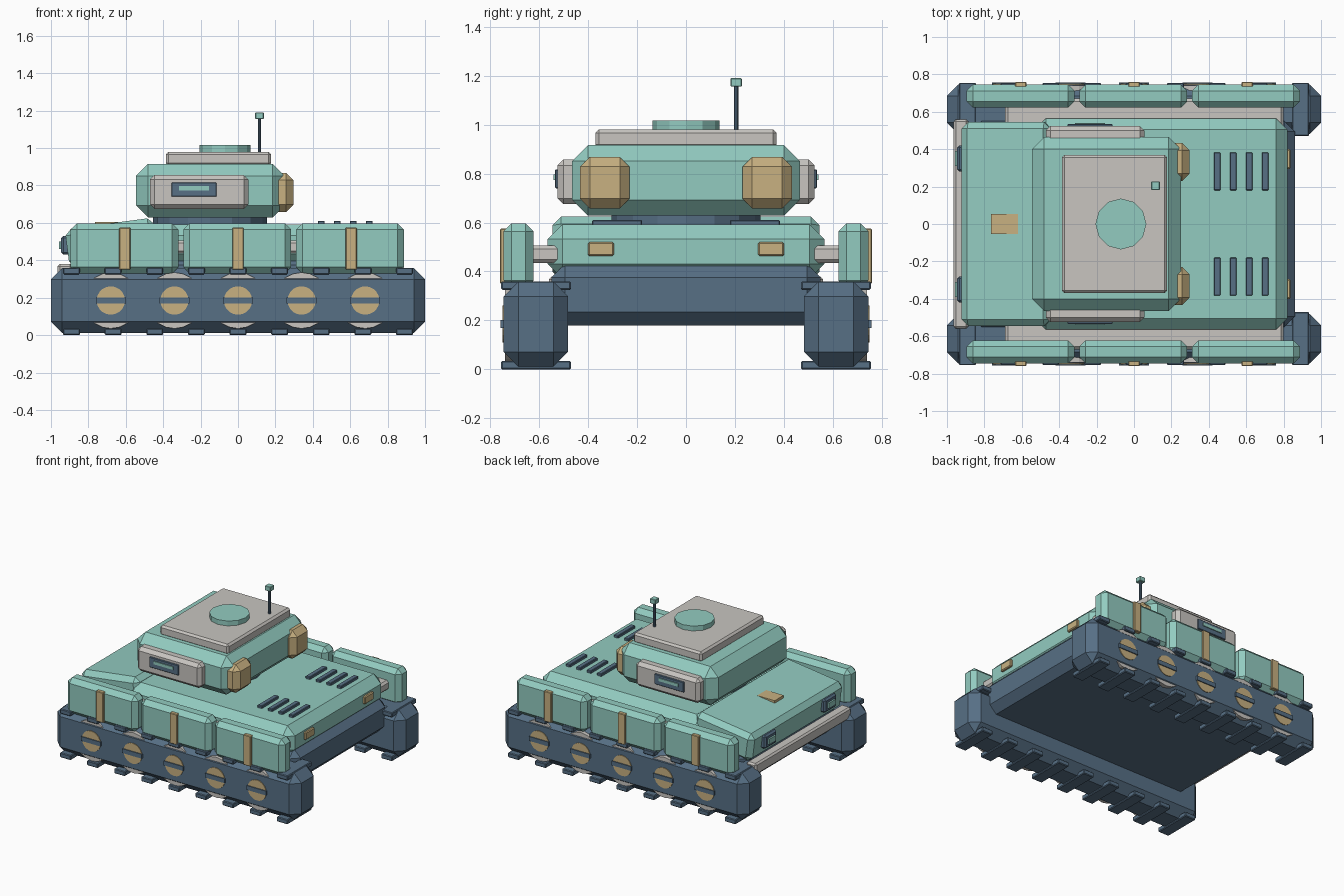
import bpy, bmesh, math
from mathutils import Matrix

if "Cube" in bpy.data.objects:
    bpy.data.objects.remove(bpy.data.objects["Cube"])


def material(name, rgb):
    m = bpy.data.materials.new(name)
    m.diffuse_color = (*rgb, 1)
    m.use_nodes = True
    m.node_tree.nodes["Principled BSDF"].inputs["Base Color"].default_value = m.diffuse_color
    return m


TEAL = material("teal_paint", (0.29, 0.60, 0.53))
SLATE = material("slate_blue", (0.095, 0.16, 0.235))
GREY = material("warm_grey", (0.58, 0.56, 0.53))
TAN = material("sand_tan", (0.58, 0.44, 0.22))


def finish(bm, name, mat):
    me = bpy.data.meshes.new(name)
    bm.to_mesh(me)
    bm.free()
    me.materials.append(mat)
    ob = bpy.data.objects.new(name, me)
    bpy.context.collection.objects.link(ob)
    return ob


def box(name, mat, x, y, z, bevel=0.0, tilt=0.0):
    """Chamfered box from (min, max) ranges, optionally tilted about y."""
    bm = bmesh.new()
    bmesh.ops.create_cube(bm, size=1)
    size = [r[1] - r[0] for r in (x, y, z)]
    bmesh.ops.scale(bm, vec=size, verts=bm.verts)
    if bevel:
        bmesh.ops.bevel(bm, geom=bm.edges[:], offset=bevel, segments=1,
                        affect='EDGES', profile=0.5)
    ob = finish(bm, name, mat)
    ob.location = [(r[0] + r[1]) / 2 for r in (x, y, z)]
    ob.rotation_euler.y = tilt
    return ob


def cylinder(name, mat, centre, radius, depth, sides, along_y=False):
    bm = bmesh.new()
    bmesh.ops.create_cone(bm, cap_ends=True, segments=sides, radius1=radius,
                          radius2=radius, depth=depth)
    if along_y:
        bmesh.ops.rotate(bm, verts=bm.verts,
                         matrix=Matrix.Rotation(math.pi / 2, 3, 'X'))
    ob = finish(bm, name, mat)
    ob.location = centre
    return ob


def around(c, half):
    return (c - half, c + half)


def side(s, a, b):
    """Range a..b mirrored to side s."""
    return (min(s * a, s * b), max(s * a, s * b))


# Hull
box("lower_hull", SLATE, (-0.87, 0.86), (-0.55, 0.55), (0.18, 0.43), 0.055)
box("main_deck", TEAL, (-0.53, 0.82), (-0.565, 0.565), (0.37, 0.592), 0.06)
box("front_deck", TEAL, (-0.915, -0.435), (-0.545, 0.545), (0.39, 0.598), 0.035,
    tilt=-math.radians(7.5))
box("front_hatch", TAN, (-0.765, -0.56), (-0.053, 0.053), (0.58, 0.606))
box("front_bumper", GREY, (-0.965, -0.885), (-0.56, 0.56), (0.295, 0.38), 0.012)
box("skirt_mount", GREY, (-0.69, 0.80), (-0.67, 0.67), (0.435, 0.507), 0.015)

for s in (-1, 1):
    # Tracks
    box("track", SLATE, (-1, 1), side(s, 0.482, 0.745), (0.012, 0.358), 0.06)
    for i in range(9):
        x = -0.89 + i * 0.2225
        for z in ((0, 0.035), (0.325, 0.36)):
            box("track_cleat", SLATE, around(x, 0.045), side(s, 0.47, 0.755), z, 0.005)

    # Road wheels
    for i in range(5):
        x = -0.68 + i * 0.34
        cylinder("wheel_drum", GREY, (x, s * 0.69, 0.185), 0.15, 0.10, 20, True)
        cylinder("wheel_hub", TAN, (x, s * 0.735, 0.185), 0.076, 0.03, 20, True)
        box("wheel_bar", SLATE, around(x, 0.08), side(s, 0.73, 0.757), (0.17, 0.202))

    # Side skirts with straps
    for i in (-1, 0, 1):
        box("side_skirt", TEAL, around(i * 0.603 - 0.004, 0.288), side(s, 0.622, 0.745),
            (0.33, 0.597), 0.033)
        box("skirt_strap", TAN, around(i * 0.605, 0.03), side(s, 0.73, 0.76),
            (0.35, 0.575), 0.004)

    # Lamps at both ends
    box("headlight", SLATE, (-0.945, -0.88), side(s, 0.28, 0.42), (0.43, 0.53), 0.012)
    box("headlight_lens", TEAL, (-0.957, -0.94), side(s, 0.31, 0.39), (0.46, 0.50))
    box("tail_light", TAN, (0.80, 0.837), side(s, 0.295, 0.40), (0.463, 0.52), 0.006)

    # Deck vents
    for i in range(4):
        box("vent_slat", SLATE, around(0.445 + i * 0.0855, 0.018),
            side(s, 0.18, 0.383), (0.58, 0.611), 0.004)

    # Turret side armour and viewing slit
    box("turret_side_plate", GREY, (-0.47, 0.055), side(s, 0.42, 0.525),
        (0.675, 0.857), 0.024)
    box("slit_frame", SLATE, (-0.355, -0.115), side(s, 0.51, 0.535), (0.74, 0.816), 0.003)
    box("slit_glass", TEAL, (-0.315, -0.155), side(s, 0.53, 0.541), (0.774, 0.796))

    # Turret end blocks
    box("turret_block", TAN, (0.17, 0.297), side(s, 0.23, 0.433), (0.658, 0.868), 0.04)

# Turret
cylinder("turret_ring", SLATE, (-0.15, 0, 0.61), 0.305, 0.07, 16)
box("turret", TEAL, (-0.545, 0.25), (-0.465, 0.465), (0.628, 0.916), 0.065)
box("roof_plate", GREY, (-0.385, 0.177), (-0.37, 0.37), (0.905, 0.98), 0.014)
cylinder("roof_hatch", TEAL, (-0.07, 0, 0.993), 0.136, 0.046, 12)

# Antenna
cylinder("antenna_mast", SLATE, (0.115, 0.205, 1.065), 0.009, 0.19, 8)
box("antenna_tip", TEAL, around(0.115, 0.023), around(0.205, 0.023), (1.155, 1.19), 0.003)
